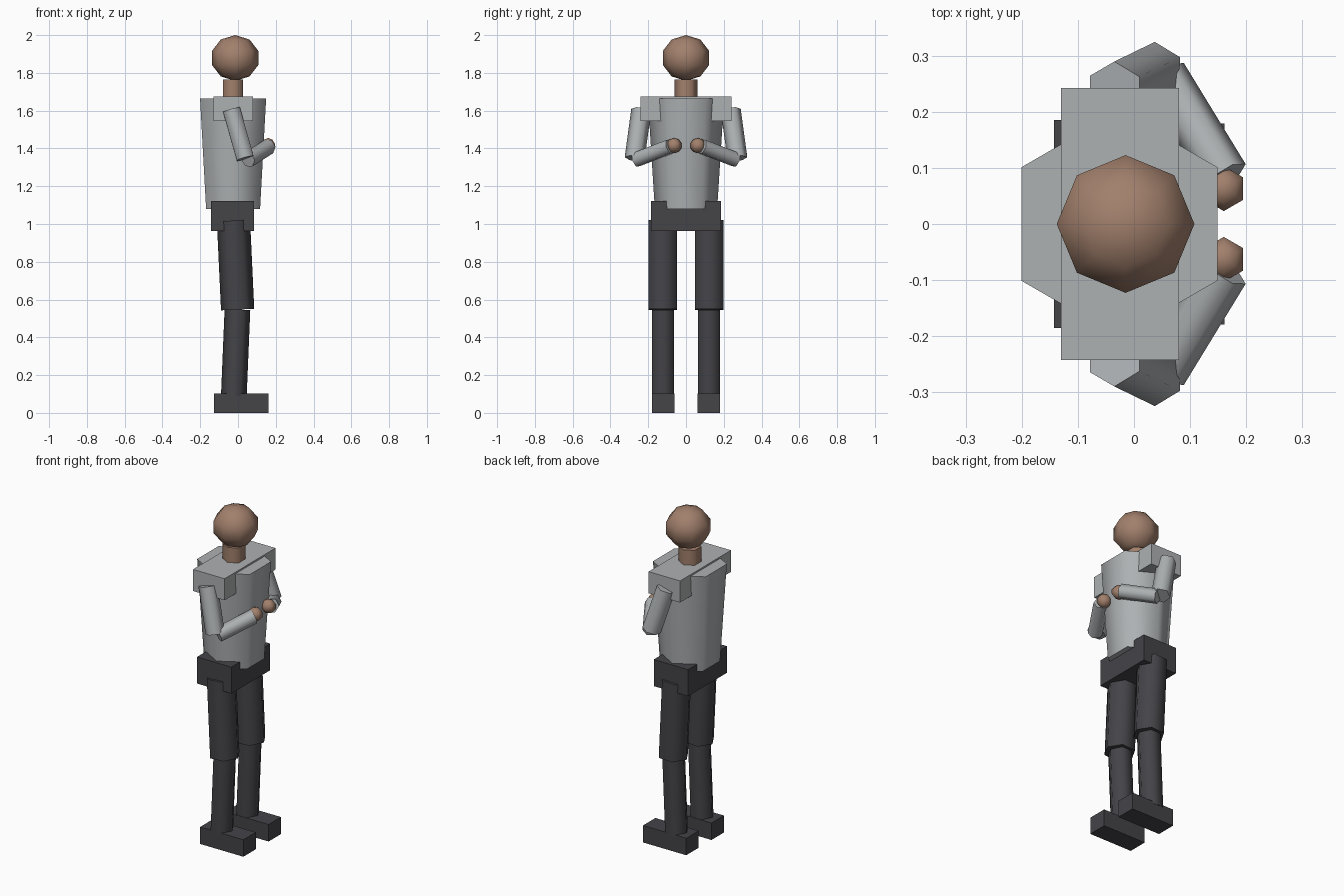
import bpy, bmesh, math
from mathutils import Matrix, Vector

if "Cube" in bpy.data.objects:
    bpy.data.objects.remove(bpy.data.objects["Cube"], do_unlink=True)


def material(name, rgb):
    m = bpy.data.materials.new(name)
    m.use_nodes = True
    m.diffuse_color = (*rgb, 1)
    m.node_tree.nodes["Principled BSDF"].inputs["Base Color"].default_value = (*rgb, 1)
    return m


SKIN = material("skin brown", (0.36, 0.215, 0.15))
SHIRT = material("shirt grey", (0.42, 0.44, 0.45))
TROUSERS = material("trouser charcoal", (0.058, 0.056, 0.064))


def finish(name, bm, mat, smooth=True):
    mesh = bpy.data.meshes.new(name)
    bm.to_mesh(mesh)
    bm.free()
    mesh.materials.append(mat)
    ob = bpy.data.objects.new(name, mesh)
    bpy.context.collection.objects.link(ob)
    if smooth:
        bpy.ops.object.select_all(action="DESELECT")
        bpy.context.view_layer.objects.active = ob
        ob.select_set(True)
        bpy.ops.object.shade_smooth_by_angle(angle=math.radians(70))
    return ob


def box(name, lo, hi, mat):
    lo, hi = Vector(lo), Vector(hi)
    bm = bmesh.new()
    bmesh.ops.create_cube(bm, size=1, matrix=Matrix.LocRotScale((lo + hi) / 2, None, hi - lo))
    return finish(name, bm, mat, smooth=False)


def tube(name, start, end, r1, r2, mat, sides=6, roll=0):
    """Tapered prism between two points."""
    start, end = Vector(start), Vector(end)
    axis = end - start
    turn = Vector((0, 0, 1)).rotation_difference(axis).to_matrix().to_4x4()
    place = Matrix.Translation((start + end) / 2) @ turn @ Matrix.Rotation(roll, 4, "Z")
    bm = bmesh.new()
    bmesh.ops.create_cone(bm, cap_ends=True, segments=sides, radius1=r1, radius2=r2,
                          depth=axis.length, matrix=place)
    return finish(name, bm, mat)


def ball(name, centre, size, sides, rings, mat):
    bm = bmesh.new()
    bmesh.ops.create_uvsphere(bm, u_segments=sides, v_segments=rings, radius=1,
                              matrix=Matrix.LocRotScale(Vector(centre), None, Vector(size)))
    return finish(name, bm, mat)


# Head and trunk
ball("head", (-0.015, 0, 1.879), (0.129, 0.129, 0.121), 8, 5, SKIN)
tube("neck", (-0.027, 0, 1.64), (-0.027, 0, 1.765), 0.062, 0.062, SKIN)
tube("torso", (-0.026, 0, 1.08), (-0.026, 0, 1.665), 0.165, 0.202, SHIRT)
box("shoulders", (-0.13, -0.242, 1.545), (0.08, 0.242, 1.675), SHIRT)
box("pelvis", (-0.143, -0.185, 0.963), (0.085, 0.185, 1.123), TROUSERS)

# Paired limbs
QUARTER = math.pi / 2
for side, s in (("near", -1), ("far", 1)):
    tube(side + "_upper_arm", (0.038, s * 0.272, 1.347), (-0.034, s * 0.237, 1.603),
         0.053, 0.053, SHIRT)
    tube(side + "_forearm", (0.053, s * 0.265, 1.34), (0.163, s * 0.085, 1.41),
         0.042, 0.042, SHIRT)
    ball(side + "_hand", (0.16, s * 0.063, 1.415), (0.042, 0.042, 0.04), 6, 5, SKIN)
    tube(side + "_thigh", (-0.002, s * 0.123, 0.547), (-0.024, s * 0.123, 1.018),
         0.088, 0.088, TROUSERS, roll=QUARTER)
    tube(side + "_shin", (-0.022, s * 0.122, 0.09), (-0.003, s * 0.122, 0.547),
         0.068, 0.068, TROUSERS, roll=QUARTER)
    foot_y = sorted((s * 0.061, s * 0.179))
    box(side + "_foot", (-0.127, foot_y[0], 0), (0.161, foot_y[1], 0.102), TROUSERS)
